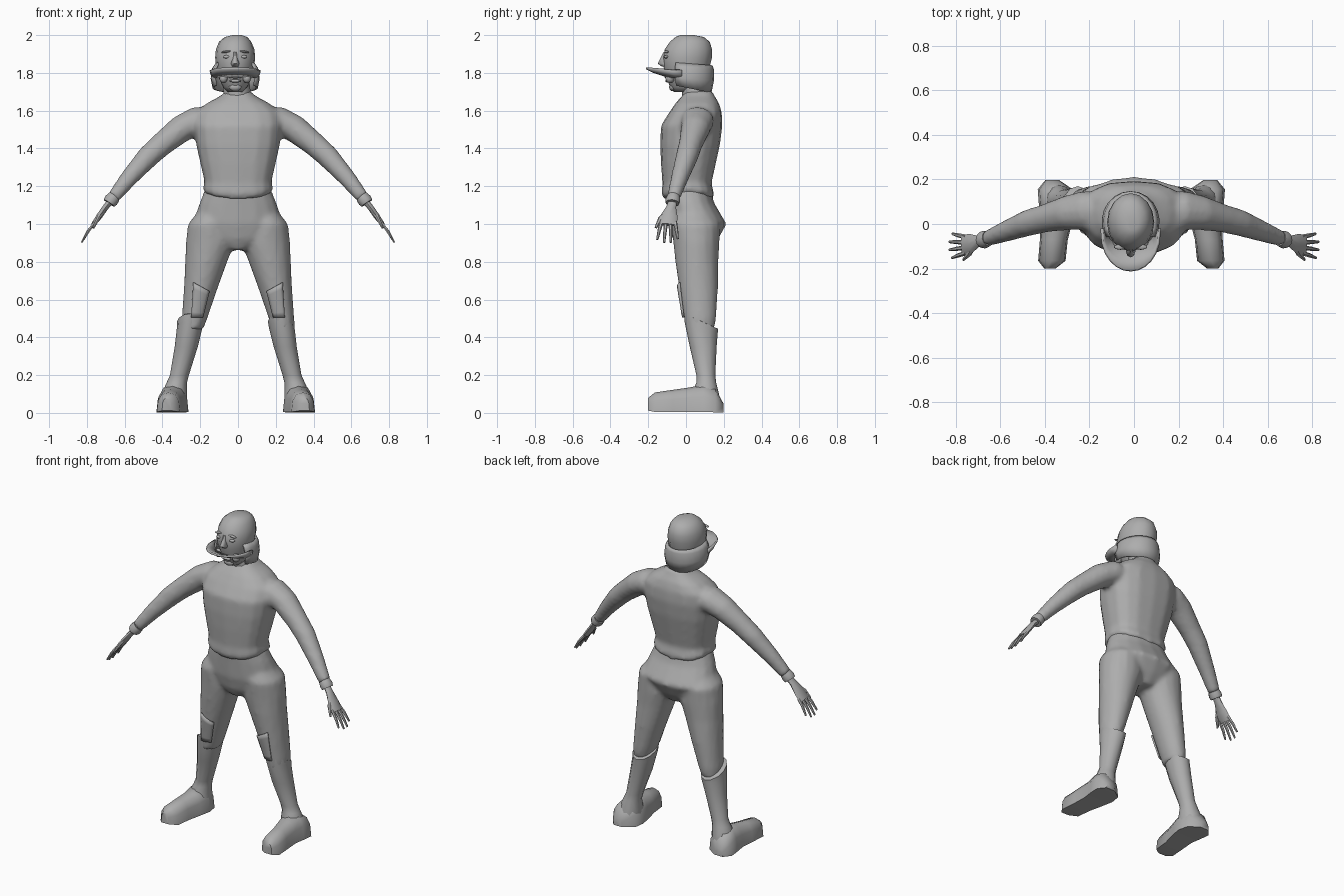
import bpy, bmesh, math
from mathutils import Vector

if "Cube" in bpy.data.objects:
    bpy.data.objects.remove(bpy.data.objects["Cube"])

grey = bpy.data.materials.new("plain_grey")
grey.diffuse_color = (0.42, 0.42, 0.42, 1)
grey.use_nodes = True
grey.node_tree.nodes["Principled BSDF"].inputs["Base Color"].default_value = grey.diffuse_color


def select(obs):
    bpy.ops.object.select_all(action='DESELECT')
    for o in obs:
        o.select_set(True)
    bpy.context.view_layer.objects.active = obs[0]


def finish(name, bm, mirror=False, angle=40):
    bmesh.ops.recalc_face_normals(bm, faces=bm.faces)
    me = bpy.data.meshes.new(name)
    bm.to_mesh(me)
    bm.free()
    ob = bpy.data.objects.new(name, me)
    bpy.context.collection.objects.link(ob)
    me.materials.append(grey)
    if mirror:
        ob.modifiers.new("mirror", 'MIRROR').use_mirror_merge = False
    select([ob])
    bpy.ops.object.shade_smooth_by_angle(angle=math.radians(angle))
    return ob


def blend(name, obs, voxel=.014, rounds=5):
    """Fuse overlapping solids into one soft surface."""
    select(obs)
    bpy.ops.object.convert(target='MESH')
    bpy.ops.object.join()
    ob = bpy.context.object
    ob.name = name
    m = ob.modifiers.new("fuse", 'REMESH')
    m.mode, m.voxel_size, m.use_smooth_shade = 'VOXEL', voxel, True
    m = ob.modifiers.new("soften", 'SMOOTH')
    m.factor, m.iterations = .5, rounds
    return ob


def skin(name, rings, mirror=False, angle=40):
    """Bridge a list of point rings and cap both ends."""
    bm = bmesh.new()
    loops = [[bm.verts.new(p) for p in r] for r in rings]
    n = len(loops[0])
    for a, b in zip(loops, loops[1:]):
        for i in range(n):
            j = (i + 1) % n
            bm.faces.new((a[i], a[j], b[j], b[i]))
    bm.faces.new(loops[0])
    bm.faces.new(loops[-1])
    return finish(name, bm, mirror, angle)


def sheet(name, grid, thick=0, **kw):
    """Open grid of points, optionally given thickness."""
    bm = bmesh.new()
    g = [[bm.verts.new(p) for p in r] for r in grid]
    for a, b in zip(g, g[1:]):
        for i in range(len(a) - 1):
            bm.faces.new((a[i], a[i + 1], b[i + 1], b[i]))
    ob = finish(name, bm, **kw)
    if thick:
        ob.modifiers.new("thickness", 'SOLIDIFY').thickness = thick
    return ob


def spow(v, p):
    return math.copysign(abs(v) ** p, v)


def stack(name, rows, n=16, p=1.0, **kw):
    """Rows: cx, y_front, y_back, z, half width, tilt (front up), dip (front and back down)."""
    rings = []
    for cx, y0, y1, z, rx, *ex in rows:
        tilt, dip = (list(ex) + [0, 0])[:2]
        ring = []
        for i in range(n):
            t = 2 * math.pi * i / n
            c, s = spow(math.cos(t), p), spow(math.sin(t), p)
            ring.append((cx + rx * c, (y0 + y1) / 2 + (y1 - y0) / 2 * s,
                         z - tilt * s - dip * s * s))
        rings.append(ring)
    return skin(name, rings, **kw)


def tube(name, rows, n=10, **kw):
    """Rows: x, y, z, radius along y, radius across; rings follow the path."""
    pts = [Vector(r[:3]) for r in rows]
    rings = []
    for i, r in enumerate(rows):
        d = (pts[min(i + 1, len(pts) - 1)] - pts[max(i - 1, 0)]).normalized()
        u = Vector((0, 1, 0))
        u = (u - d * u.dot(d)).normalized()
        v = d.cross(u)
        rings.append([pts[i] + u * r[3] * math.cos(2 * math.pi * k / n)
                      + v * r[4] * math.sin(2 * math.pi * k / n) for k in range(n)])
    return skin(name, rings, mirror=True, **kw)


# Shirt: body with flared hem, fused with the sleeves
body = stack("body", [
    (0, -.115, .14, 1.165, .175, 0, .035), (0, -.13, .15, 1.185, .187, 0, .03),
    (0, -.125, .135, 1.225, .178, 0, .01), (0, -.133, .158, 1.32, .20),
    (0, -.137, .18, 1.42, .222), (0, -.133, .193, 1.52, .235),
    (0, -.09, .19, 1.59, .225), (0, -.055, .175, 1.64, .165),
    (0, -.02, .15, 1.68, .09), (0, 0, .14, 1.705, .065)], p=.78)
sleeve = tube("sleeve", [
    (.13, .06, 1.545, .08, .075), (.22, .06, 1.545, .09, .077), (.30, .05, 1.505, .078, .073),
    (.40, .025, 1.425, .064, .064), (.475, .005, 1.358, .06, .06),
    (.58, -.035, 1.24, .047, .047), (.66, -.066, 1.14, .036, .036)], n=12)
blend("shirt", [body, sleeve])
tube("cuff", [(.655, -.065, 1.145, .034, .034), (.672, -.07, 1.125, .04, .038),
              (.682, -.072, 1.11, .036, .034)], n=12)
stack("neck", [(0, -.02, .13, 1.62, .075), (-.01, -.02, .12, 1.76, .07)], n=12)

# Trousers: seat fused with both legs
seat = stack("seat", [
    (0, -.105, .125, 1.20, .168), (0, -.098, .15, 1.11, .205),
    (0, -.09, .215, 1.00, .24), (0, -.07, .17, .92, .17),
    (0, -.04, .13, .862, .06)], p=.9)
legs = stack("legs", [
    (.13, -.05, .12, 1.08, .07), (.15, -.078, .18, 1.00, .115),
    (.147, -.068, .178, .90, .13), (.168, -.057, .172, .80, .112),
    (.197, -.037, .17, .66, .09), (.23, -.01, .16, .50, .068),
    (.24, 0, .15, .44, .055)], mirror=True)
trousers = blend("trousers", [seat, legs])

# Knee patch wrapped onto the front of each leg
patch = sheet("knee_patch", [
    [(x0 + (x1 - x0) * k / 6, -.2, z + .045 * (1 - j / 6) * k / 6) for k in range(7)]
    for j in range(7)
    for z, x0, x1 in [(.645 - .14 * j / 6, .152 + .036 * j / 6, .235 + .012 * j / 6)]])
m = patch.modifiers.new("wrap", 'SHRINKWRAP')
m.target, m.wrap_method, m.offset = trousers, 'PROJECT', .008
m.use_project_x = m.use_project_z = False
m.use_project_y = m.use_positive_direction = True
patch.modifiers.new("thickness", 'SOLIDIFY').thickness = .009
patch.modifiers["thickness"].offset = 0
patch.modifiers.new("mirror", 'MIRROR').use_mirror_merge = False

# Boots: shaft with slanted cuff, then shoe built from sections along y
shaft = stack("boot_shaft", [
    (.238, .01, .15, .49, .055, .04), (.24, -.01, .17, .485, .07, .04),
    (.243, -.008, .168, .455, .068, .03), (.262, .02, .162, .35, .061),
    (.298, .055, .155, .20, .05), (.312, .055, .16, .16, .054),
    (.325, .03, .175, .10, .068), (.33, .02, .18, .05, .07)], n=12, mirror=True)
rings = []
for y, x0, x1, z0, h in ((-.2, .34, .39, .012, .08), (-.165, .295, .418, .005, .108),
                         (-.07, .285, .41, .004, .122), (.02, .262, .405, .006, .135),
                         (.09, .25, .415, .005, .15), (.155, .262, .42, .003, .13),
                         (.198, .325, .385, .003, .05)):
    cx, w = (x0 + x1) / 2, (x1 - x0) / 2
    rings.append([(cx + w * spow(math.cos(math.pi * k / 6), .75), y,
                   z0 + (h - z0) * math.sin(math.pi * k / 6) ** .8) for k in range(7)])
shoe = skin("shoe", rings, mirror=True, angle=50)
shaft.location.x = shoe.location.x = -.012

# Hands: palm, four spread fingers and a thumb
tube("palm", [(.665, -.068, 1.13, .022, .018), (.70, -.078, 1.09, .026, .016),
              (.735, -.09, 1.04, .046, .016), (.768, -.095, .995, .046, .011)], n=8)
for i, (dy, reach) in enumerate(((.036, .82), (.012, 1), (-.012, 1), (-.036, .85))):
    y0, y1 = -.094 + dy, -.098 + dy * 1.5
    tube("finger_%d" % (i + 1), [
        (.755, y0, 1.01, .011, .01),
        (.755 + .04 * reach, (y0 + y1) / 2, 1.01 - .05 * reach, .0095, .0085),
        (.755 + .073 * reach, y1, 1.01 - .108 * reach, .006, .005)], n=6)
tube("thumb", [(.715, -.09, 1.07, .014, .012), (.74, -.135, 1.03, .013, .011),
               (.765, -.16, .98, .007, .006)], n=6)

# Head
HX = -.015
stack("head", [
    (HX, -.065, .06, 1.70, .04), (HX, -.085, .08, 1.725, .065),
    (HX, -.10, .11, 1.77, .085), (HX, -.118, .125, 1.83, .10),
    (HX, -.122, .137, 1.88, .106), (HX, -.112, .138, 1.925, .102),
    (HX, -.085, .125, 1.965, .085), (HX + .005, -.055, .095, 1.99, .06),
    (HX + .01, -.03, .04, 2.0, .025)], angle=60)
# Flared guard round the back of the head, open at the face
sheet("neck_guard", [
    [(HX + rx * math.cos(t), .01 + ry * math.sin(t), z - slope * math.sin(t))
     for t in [math.radians(-30 + 240 * k / 14) for k in range(15)]]
    for z, rx, ry, slope in ((1.85, .106, .13, .01), (1.825, .122, .137, .005),
                             (1.77, .13, .138, .01), (1.72, .12, .125, .025))], .01, angle=60)
# Curved brim in front of the mouth, rising outward
sheet("brim", [
    [(HX + rx * math.cos(t), -.02 - ry * math.sin(t) ** .8, z + .014 * math.sin(t) - .014)
     for t in [math.pi * k / 12 for k in range(13)]]
    for rx, ry, z in ((.105, .085, 1.79), (.12, .145, 1.81), (.124, .188, 1.83))], .012)


# Face details
def blob(name, x, y, z, sx, sy, sz, tilt=0):
    bm = bmesh.new()
    bmesh.ops.create_uvsphere(bm, u_segments=10, v_segments=6, radius=1)
    ob = finish(name, bm, angle=60)
    ob.location, ob.scale, ob.rotation_euler = (HX + x, y, z), (sx, sy, sz), (0, tilt, 0)


for s in (-1, 1):
    blob("eye", s * .045, -.104, 1.885, .02, .012, .009)
    blob("eyebrow", s * .048, -.103, 1.912, .028, .012, .006, s * .15)
    blob("cheek_ball", s * .062, -.085, 1.772, .023, .024, .026)
blob("upper_lip", 0, -.102, 1.778, .04, .012, .007)
blob("lower_lip", 0, -.097, 1.757, .034, .013, .008)
blob("chin", 0, -.07, 1.725, .035, .02, .022)
stack("nose", [(HX, -.13, -.09, 1.835, .018), (HX, -.15, -.09, 1.85, .022),
               (HX, -.135, -.09, 1.88, .012), (HX, -.12, -.09, 1.91, .010)], n=8, angle=60)
